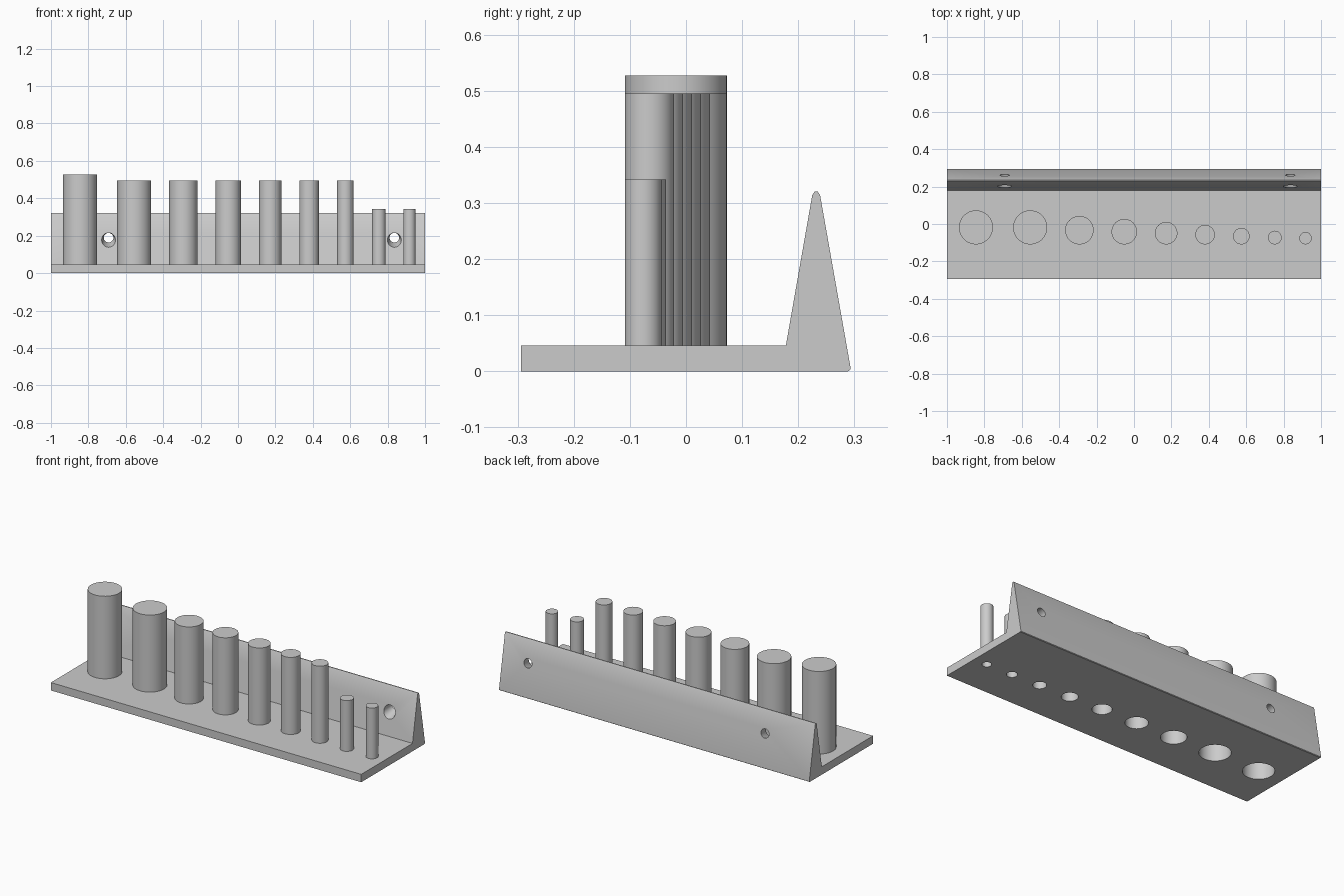
import bpy, bmesh, math
from mathutils import Vector, Matrix

cube = bpy.data.objects.get("Cube")
if cube:
    bpy.data.objects.remove(cube, do_unlink=True)

grey = bpy.data.materials.new("plain_grey")
grey.use_nodes = True
colour = (0.6, 0.6, 0.6, 1)
grey.diffuse_color = colour
grey.node_tree.nodes["Principled BSDF"].inputs["Base Color"].default_value = colour

PLATE = 0.046    # plate thickness
WALL = 0.008     # peg wall thickness
FRONT = -0.109   # all pegs line up along this front edge


def make_object(name, bm):
    bmesh.ops.recalc_face_normals(bm, faces=bm.faces)
    mesh = bpy.data.meshes.new(name)
    bm.to_mesh(mesh)
    bm.free()
    mesh.materials.append(grey)
    obj = bpy.data.objects.new(name, mesh)
    bpy.context.collection.objects.link(obj)
    return obj


def smooth(obj):
    obj.data.shade_smooth()
    obj.data.set_sharp_from_angle(angle=math.radians(30))


def cone_cutter(name, r1, r2, depth, matrix):
    bm = bmesh.new()
    bmesh.ops.create_cone(bm, cap_ends=True, segments=48, radius1=r1,
                          radius2=r2, depth=depth, matrix=matrix)
    obj = make_object(name, bm)
    obj.hide_render = True
    return obj


def make_peg(name, x, r, top):
    # Closed-top hollow tube, open underneath
    bm = bmesh.new()
    ri = r - WALL
    profile = [(0, top), (r, top), (r, PLATE)]
    inside = [(ri, PLATE), (ri, top - 0.012), (0, top - 0.012)]
    for line in (profile, inside):
        verts = [bm.verts.new((a, 0, z)) for a, z in line]
        edges = [bm.edges.new(p) for p in zip(verts, verts[1:])]
        bmesh.ops.spin(bm, geom=verts + edges, cent=(0, 0, 0), axis=(0, 0, 1),
                       angle=math.tau, steps=48)
    bmesh.ops.remove_doubles(bm, verts=bm.verts, dist=0.0001)
    # Join the outer and inner walls at the foot
    rim = [e for e in bm.edges if e.is_boundary]
    bmesh.ops.bridge_loops(bm, edges=rim)
    bmesh.ops.translate(bm, verts=bm.verts, vec=(x, FRONT + r, 0))
    smooth(make_object(name, bm))


# Base plate with tapered back fin, one extruded side profile
outline = [(-0.294, 0), (0.289, 0), (0.293, 0.003), (0.293, 0.008),
           (0.239, 0.314), (0.235, 0.32), (0.229, 0.32), (0.225, 0.314),
           (0.178, PLATE), (-0.294, PLATE)]
bm = bmesh.new()
face = bm.faces.new([bm.verts.new((-1, y, z)) for y, z in outline])
ext = bmesh.ops.extrude_face_region(bm, geom=[face])
bmesh.ops.translate(bm, vec=(2, 0, 0),
                    verts=[v for v in ext["geom"] if isinstance(v, bmesh.types.BMVert)])
base = make_object("base_and_fin", bm)

# Pegs: x, radius, top height
pegs = [(-0.845, 0.091, 0.527), (-0.555, 0.091, 0.495), (-0.292, 0.076, 0.495),
        (-0.052, 0.068, 0.495), (0.172, 0.06, 0.495), (0.38, 0.052, 0.495),
        (0.574, 0.044, 0.495), (0.753, 0.0365, 0.342), (0.917, 0.033, 0.342)]
cutters = []
for i, (x, r, top) in enumerate(pegs, 1):
    make_peg(f"peg_{i}", x, r, top)
    cutters.append(cone_cutter("bore_cutter", r - WALL, r - WALL, 0.2,
                               Matrix.Translation((x, FRONT + r, 0.02))))

# Tapered screw holes, square to the back of the fin
tilt = Vector((0, 1, 0.17)).to_track_quat("Z", "Y").to_matrix().to_4x4()
for x in (-0.692, 0.836):
    cutters.append(cone_cutter("screw_cutter", 0.0425, 0.0205, 0.12,
                               Matrix.Translation((x, 0.23, 0.184)) @ tilt))

# Cut all holes, bake the result and drop the cutters
for c in cutters:
    mod = base.modifiers.new("hole", "BOOLEAN")
    mod.operation = "DIFFERENCE"
    mod.solver = "EXACT"
    mod.object = c
bpy.context.view_layer.update()
deps = bpy.context.evaluated_depsgraph_get()
cut_mesh = bpy.data.meshes.new_from_object(base.evaluated_get(deps))
base.modifiers.clear()
base.data = cut_mesh
for c in cutters:
    bpy.data.objects.remove(c, do_unlink=True)
smooth(base)
